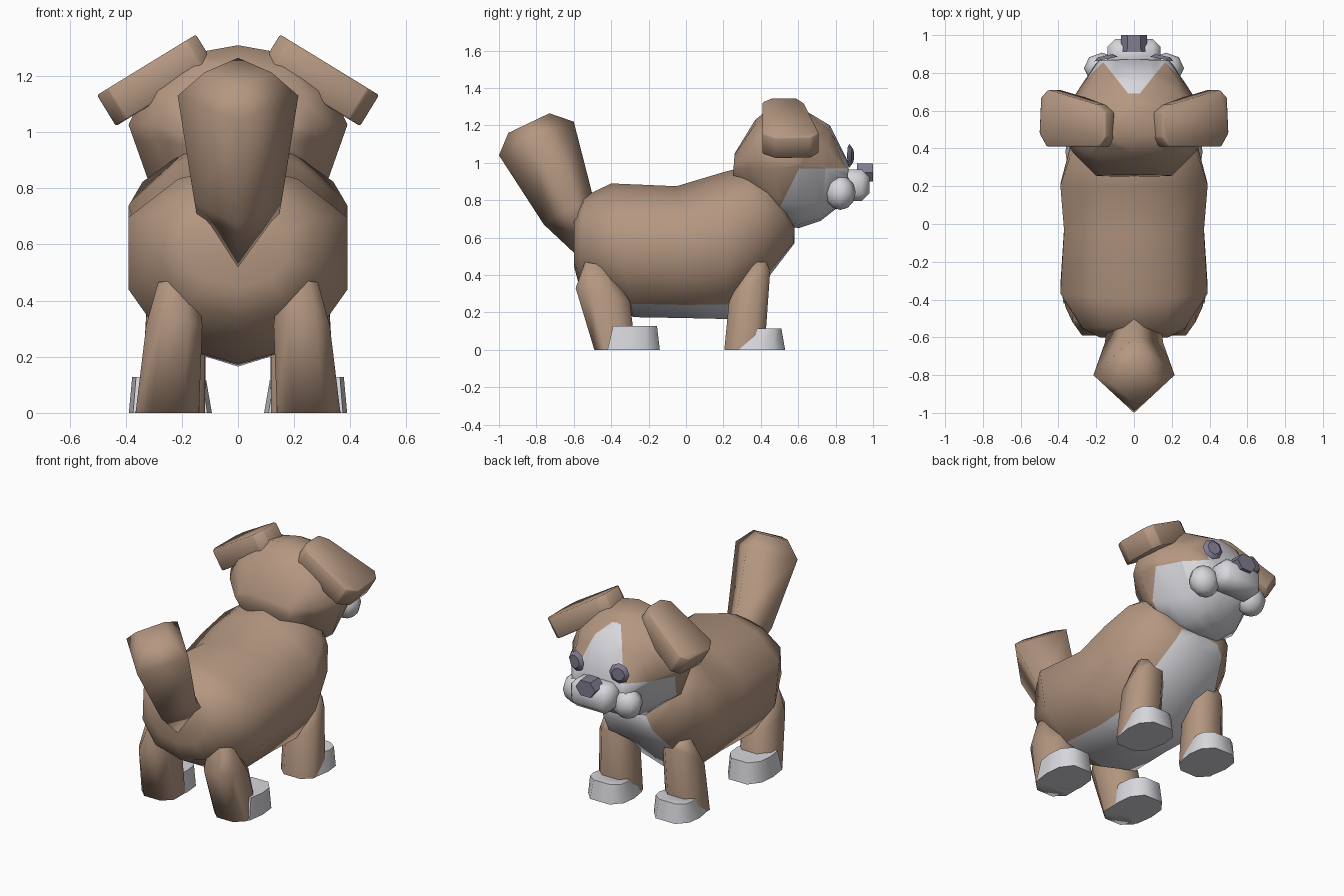
import bpy, bmesh, math
from mathutils import Vector, Matrix

cube = bpy.data.objects.get("Cube")
if cube:
    bpy.data.objects.remove(cube, do_unlink=True)


def make_material(name, rgb):
    m = bpy.data.materials.new(name)
    m.use_nodes = True
    m.diffuse_color = (*rgb, 1)
    bsdf = next(n for n in m.node_tree.nodes if n.type == 'BSDF_PRINCIPLED')
    bsdf.inputs["Base Color"].default_value = (*rgb, 1)
    bsdf.inputs["Roughness"].default_value = 0.8
    return m


BROWN = make_material("brown fur", (0.46, 0.31, 0.22))
WHITE = make_material("white fur", (0.68, 0.68, 0.72))
DARK = make_material("dark slate", (0.22, 0.20, 0.28))


def finish(name, bm, mats, rule=None, angle=75):
    """Turn a bmesh into a smooth object, colouring faces by a rule on their centre."""
    bmesh.ops.recalc_face_normals(bm, faces=bm.faces)
    for f in bm.faces:
        f.smooth = True
        if rule and rule(f.calc_center_median()):
            f.material_index = 1
    me = bpy.data.meshes.new(name)
    bm.to_mesh(me)
    bm.free()
    for m in mats:
        me.materials.append(m)
    me.set_sharp_from_angle(angle=math.radians(angle))
    ob = bpy.data.objects.new(name, me)
    bpy.context.collection.objects.link(ob)
    return ob


def loft(rings, profile, x=0, lean=0):
    """Skin rings (half width, start yz, end yz); profile holds (width factor, start-to-end factor)."""
    bm = bmesh.new()
    outline = profile + [(-s, t) for s, t in reversed(profile) if s > 0]
    loops = []
    for w, a, b in rings:
        a, b = Vector((x + lean * a[1], *a)), Vector((x + lean * b[1], *b))
        loops.append([bm.verts.new(a.lerp(b, t) + Vector((s * w, 0, 0))) for s, t in outline])
    n = len(outline)
    for lo, hi in zip(loops, loops[1:]):
        for i in range(n):
            j = (i + 1) % n
            bm.faces.new((lo[i], lo[j], hi[j], hi[i]))
    bm.faces.new(loops[0])
    bm.faces.new(loops[-1])
    return bm


def disc(name, sides, radii, depth, scale, centre, yaw, spin=0):
    """A tapered prism facing the front of the muzzle."""
    bm = bmesh.new()
    bmesh.ops.create_cone(bm, cap_ends=True, segments=sides,
                          radius1=radii[0], radius2=radii[1], depth=depth)
    bmesh.ops.rotate(bm, matrix=Matrix.Rotation(spin, 3, 'Z'), verts=bm.verts)
    bmesh.ops.scale(bm, vec=scale, verts=bm.verts)
    turn = Matrix.Rotation(yaw, 4, 'Z') @ Matrix.Rotation(-math.pi / 2, 4, 'X')
    bmesh.ops.transform(bm, matrix=Matrix.Translation(centre) @ turn, verts=bm.verts)
    finish(name, bm, [DARK], angle=40)


# Body with a broad chest and a white belly
body = loft([
    (0.18, (-0.60, 0.72), (-0.60, 0.45)),
    (0.27, (-0.545, 0.82), (-0.57, 0.34)),
    (0.39, (-0.40, 0.89), (-0.28, 0.175)),
    (0.37, (-0.05, 0.875), (0.0, 0.17)),
    (0.39, (0.20, 0.95), (0.22, 0.165)),
    (0.34, (0.32, 0.98), (0.45, 0.40)),
    (0.26, (0.42, 0.95), (0.58, 0.57)),
    (0.20, (0.45, 0.90), (0.58, 0.66)),
], [(0, 0), (0.55, 0.08), (1, 0.27), (1, 0.63), (0.65, 0.9), (0, 1)])
for v in body.verts:
    if v.co.y > 0.35 and 0.05 < abs(v.co.x) < 0.23 and v.co.z < 0.7:
        v.co += Vector((0, 0.013, -0.035))
finish("body", body, [BROWN, WHITE],
       lambda c: c.y > -0.28 and abs(c.x) < 0.15 and c.z < 0.75)

# Head, cut along the borders of the white jaw and blaze
head = loft([
    (0.20, (0.26, 1.05), (0.25, 0.92)),
    (0.32, (0.37, 1.23), (0.38, 0.79)),
    (0.39, (0.47, 1.31), (0.50, 0.68)),
    (0.36, (0.62, 1.29), (0.60, 0.65)),
    (0.27, (0.77, 1.20), (0.72, 0.69)),
    (0.19, (0.87, 1.00), (0.86, 0.80)),
], [(0, 0), (0.45, 0.05), (0.83, 0.22), (1, 0.45), (0.8, 0.8), (0.42, 0.97), (0, 1)])
for v in head.verts:
    if v.co.y > 0.55 and v.co.z < 0.88:
        v.co.x *= 0.88
TIP_Y, TIP_X, SLOPE = 0.69, 0.03, 0.8


def is_white(c):
    jaw = c.z < 0.97 and c.y > 0.48 + 0.5 * (c.z - 0.72)
    blaze = c.z >= 0.97 and c.y > TIP_Y and abs(c.x) < TIP_X + SLOPE * (c.y - TIP_Y)
    return jaw or blaze


for co, no in [((0, 0, 0.97), (0, 0, 1)), ((0, 0.48, 0.72), (0, 1, -0.5)),
               ((0, TIP_Y, 0), (0, 1, 0)),
               ((TIP_X, TIP_Y, 0), (1, -SLOPE, 0)), ((-TIP_X, TIP_Y, 0), (-1, -SLOPE, 0))]:
    geom = head.verts[:] + head.edges[:] + head.faces[:]
    bmesh.ops.bisect_plane(head, geom=geom, plane_co=co, plane_no=Vector(no).normalized())
finish("head", head, [BROWN, WHITE], is_white)

# Muzzle and nose
muzzle = bmesh.new()
bmesh.ops.create_cube(muzzle, size=1)
bmesh.ops.scale(muzzle, vec=(0.28, 0.17, 0.17), verts=muzzle.verts)
bmesh.ops.bevel(muzzle, geom=muzzle.edges[:], offset=0.04, segments=1, affect='EDGES')
bmesh.ops.translate(muzzle, vec=(0, 0.895, 0.88), verts=muzzle.verts)
finish("muzzle", muzzle, [WHITE])
disc("nose", 6, (0.072, 0.068), 0.085, (1, 0.8, 1), (0, 0.957, 0.948), 0, math.pi / 6)

# Tail
tail = loft([
    (0.14, (-0.60, 0.52), (-0.46, 0.82)),
    (0.155, (-0.76, 0.67), (-0.50, 0.83)),
    (0.215, (-1.0, 1.04), (-0.60, 1.22)),
    (0.12, (-0.95, 1.16), (-0.73, 1.265)),
], [(0, 0), (1, 0.5), (0, 1)])
finish("tail", tail, [BROWN], angle=120)

# Outline of an ear: distance along the flap, then y
EAR = [(0, 0.46), (0.04, 0.41), (0.37, 0.41), (0.415, 0.48),
       (0.405, 0.67), (0.36, 0.71), (0.05, 0.63), (0, 0.59)]
OCTAGON = [(0.5, 0), (1, 0.25), (1, 0.75), (0.5, 1)]
PAW = [(0.88, 0), (1, 0.4), (0.92, 0.75), (0.5, 1)]

for side, sx in (("left", 1), ("right", -1)):
    # Floppy ear
    bm = bmesh.new()
    along, down = Vector((0.85, 0, -0.52)), Vector((-0.52, 0, -0.85))
    root = Vector((0.15, 0, 1.348))
    face = bm.faces.new([bm.verts.new(root + along * s + Vector((0, y, 0))) for s, y in EAR])
    ext = bmesh.ops.extrude_face_region(bm, geom=[face])
    bmesh.ops.translate(bm, vec=down * 0.13,
                        verts=[v for v in ext["geom"] if isinstance(v, bmesh.types.BMVert)])
    bmesh.ops.recalc_face_normals(bm, faces=bm.faces)
    bmesh.ops.bevel(bm, geom=bm.edges[:], offset=0.006, segments=1, affect='EDGES')
    bmesh.ops.scale(bm, vec=(sx, 1, 1), verts=bm.verts)
    finish(side + "_ear", bm, [BROWN], angle=60)

    # Cheek puff
    bm = bmesh.new()
    bmesh.ops.create_uvsphere(bm, u_segments=8, v_segments=6, radius=1)
    bmesh.ops.scale(bm, vec=(0.095, 0.082, 0.092), verts=bm.verts)
    bmesh.ops.translate(bm, vec=(sx * 0.17, 0.825, 0.84), verts=bm.verts)
    finish(side + "_cheek", bm, [WHITE])

    # Eye
    disc(side + "_eye", 8, (0.063, 0.04), 0.018, (1, 1, 1), (sx * 0.15, 0.882, 1.038), -sx * 0.2)

    # Legs with pale soles, and paws
    legs = {
        "hind": (0.252, -0.08, [(0.113, (-0.49, 0), (-0.27, 0)),
                                (0.10, (-0.59, 0.33), (-0.30, 0.26)),
                                (0.07, (-0.54, 0.47), (-0.43, 0.45))]),
        "front": (0.232, -0.03, [(0.115, (0.205, 0), (0.42, 0)),
                                 (0.105, (0.23, 0.26), (0.45, 0.42)),
                                 (0.07, (0.34, 0.47), (0.43, 0.47))]),
    }
    for name, (x, lean, rings) in legs.items():
        leg = loft(rings, OCTAGON, sx * x, sx * lean)
        finish(f"{side}_{name}_leg", leg, [BROWN, WHITE], lambda c: c.z < 0.01)
    hind_paw = loft([(0.127, (-0.42, 0), (-0.14, 0)),
                     (0.115, (-0.39, 0.128), (-0.155, 0.128))], PAW, sx * 0.262)
    finish(side + "_hind_paw", hind_paw, [WHITE], angle=55)
    front_paw = loft([(0.135, (0.28, 0), (0.53, 0)),
                      (0.115, (0.37, 0.115), (0.51, 0.115))], PAW, sx * 0.228)
    finish(side + "_front_paw", front_paw, [WHITE], angle=55)
